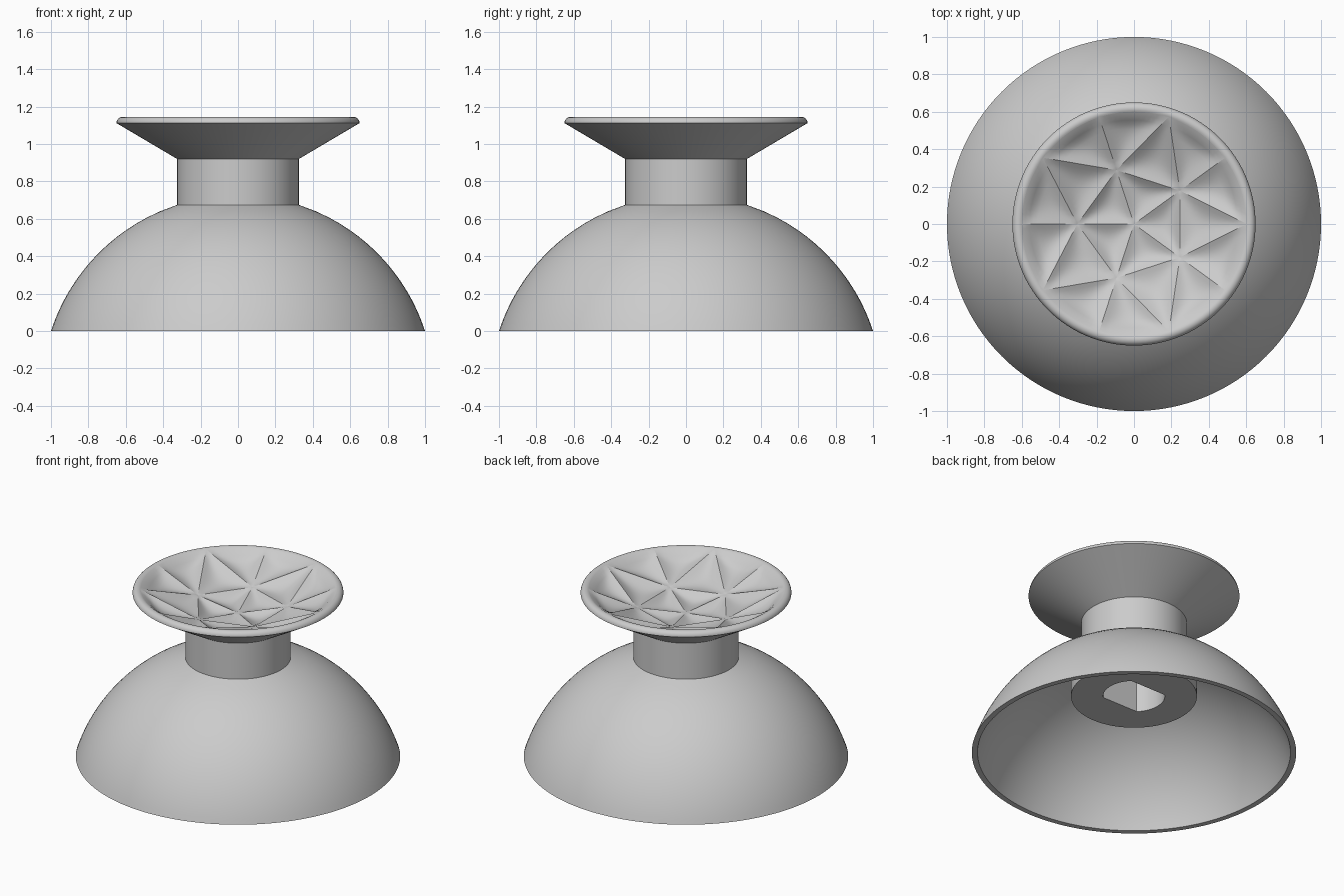
import bpy, bmesh
from math import sin, cos, pi, sqrt
from mathutils import Vector

if "Cube" in bpy.data.objects:
    bpy.data.objects.remove(bpy.data.objects["Cube"])

grey = bpy.data.materials.new("grey_plastic")
grey.use_nodes = True
grey.diffuse_color = (0.6, 0.6, 0.6, 1)
grey.node_tree.nodes["Principled BSDF"].inputs["Base Color"].default_value = (0.6, 0.6, 0.6, 1)


def finish(bm, name):
    mesh = bpy.data.meshes.new(name)
    bm.to_mesh(mesh)
    bm.free()
    mesh.materials.append(grey)
    obj = bpy.data.objects.new(name, mesh)
    bpy.context.collection.objects.link(obj)
    bpy.ops.object.select_all(action='DESELECT')
    obj.select_set(True)
    bpy.context.view_layer.objects.active = obj


def dome_arc(radius, z_start, z_end, steps=20):
    """Profile points on a sphere centred below the base."""
    heights = [z_start + (z_end - z_start) * i / steps for i in range(steps + 1)]
    return [(sqrt(radius ** 2 - (z + 0.325) ** 2), z) for z in heights]


def lip_arc(r, z, radius, steps=12):
    """Rounded lip, from its inner slope over the top to the outer edge."""
    angles = [pi * 2 / 3 * (1 - i / steps) for i in range(steps + 1)]
    return [(r + radius * cos(a), z + radius * sin(a)) for a in angles]


# Stick body: rolled lip, flared cap, neck, hollow dome, inner boss and socket
SEGMENTS = 128
SOCKET = 0.19
FLAT = 0.134
lip = lip_arc(0.617, 1.112, 0.033)
neck = [(0.325, 0.92)]
outer = dome_arc(1.0515, 0.675, 0)
inner = dome_arc(1.018, 0, 0.616)
boss = [(0.388, 0.4), (SOCKET, 0.4), (SOCKET, 0.8)]

bm = bmesh.new()
rings = []
for r, z in lip + neck + outer + inner + boss:
    ring = []
    for j in range(SEGMENTS):
        a = 2 * pi * j / SEGMENTS
        x, y = r * cos(a), r * sin(a)
        if r == SOCKET:  # two flats on the socket
            y = max(-FLAT, min(FLAT, y))
        ring.append(bm.verts.new((x, y, z)))
    rings.append(ring)
for top, low in zip(rings, rings[1:]):
    for j in range(SEGMENTS):
        k = (j + 1) % SEGMENTS
        bm.faces.new((top[j], low[j], low[k], top[k]))
bm.faces.new(rings[-1][::-1])
finish(bm, "stick_body")
bpy.ops.object.shade_smooth_by_angle(angle=0.5)

# Concave grip: soft pyramid dents between crisp ridges
N = 14
DENT = 0.035


def polar(r, degrees, z):
    a = degrees * pi / 180
    return Vector((r * cos(a), r * sin(a), z))


def soft_min(u, v, w):
    """Soft pyramid over a triangle: zero on the edges, one in the middle."""
    if min(u, v, w) < 1e-6:
        return 0
    return 3 * sqrt(3 / (u ** -2 + v ** -2 + w ** -2))


def patch(bm, p, q, s, at_rim=False):
    grid = {}
    for i in range(N + 1):
        for j in range(N + 1 - i):
            u, v = i / N, j / N
            w = 1 - u - v
            co = p * w + q * u + s * v
            if at_rim:  # bow the edge out to the lip and ease the dent into it
                co += Vector((co.x, co.y, 0)).normalized() * 0.03 * 4 * u * v
                w *= min(1, 5 * w)
            co.z -= DENT * soft_min(u, v, w)
            grid[i, j] = bm.verts.new(co)
    for i in range(N):
        for j in range(N - i):
            bm.faces.new((grid[i, j], grid[i + 1, j], grid[i, j + 1]))
            if i + j < N - 1:
                bm.faces.new((grid[i + 1, j], grid[i + 1, j + 1], grid[i, j + 1]))


bm = bmesh.new()
centre = Vector((0, 0, 0.975))
mid = [polar(0.303, 36 + 72 * k, 1.015) for k in range(5)]
rim = [polar(0.603, 36 * k, 1.141) for k in range(10)]
for k in range(5):
    m, n = mid[k], mid[(k + 1) % 5]
    a, b, c = rim[2 * k], rim[2 * k + 1], rim[(2 * k + 2) % 10]
    patch(bm, centre, m, n)
    patch(bm, m, c, n)
    patch(bm, m, a, b, True)
    patch(bm, m, b, c, True)
finish(bm, "grip_dish")
bpy.ops.object.shade_smooth()
